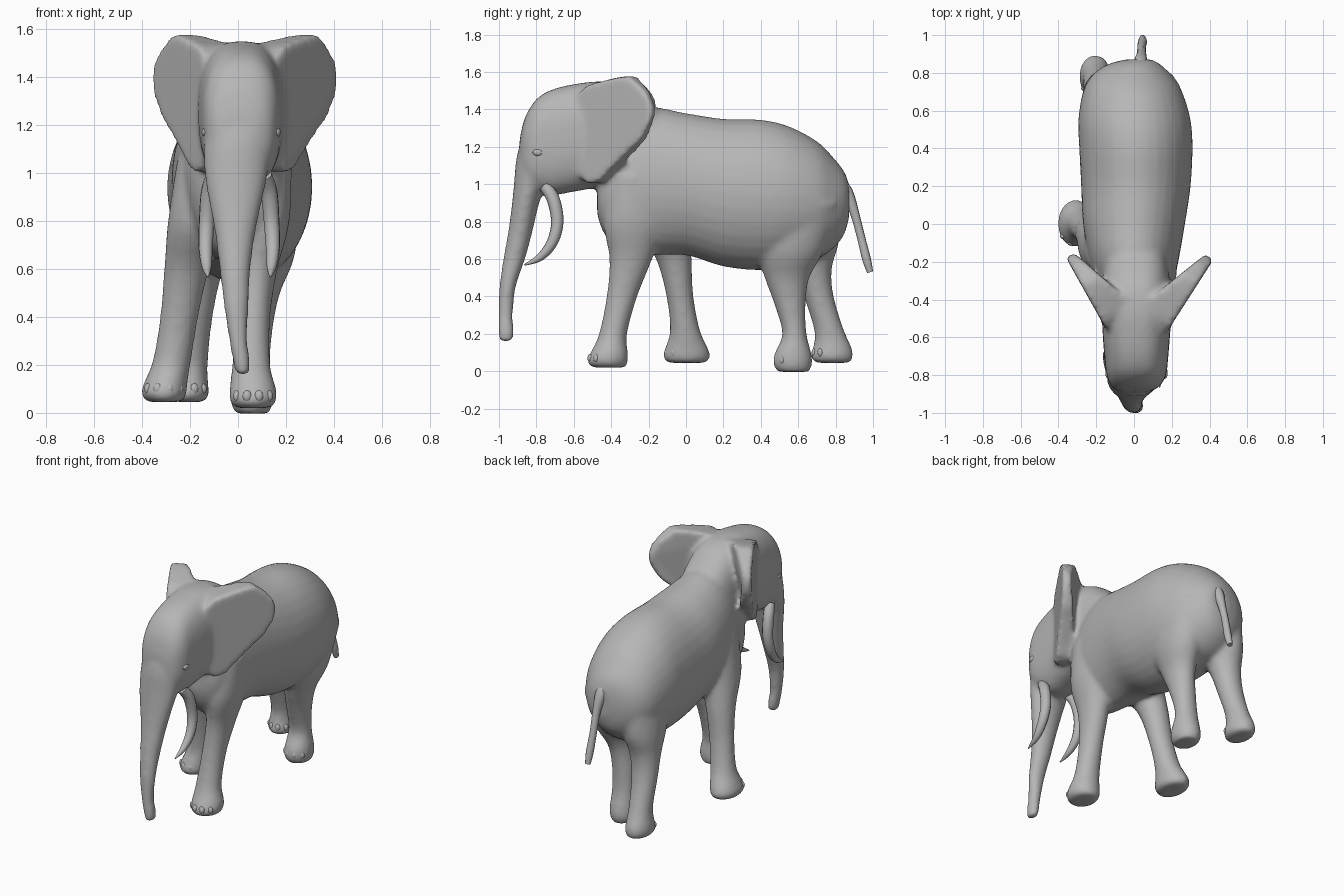
import bpy, bmesh, math
from mathutils import Vector

cube = bpy.data.objects.get("Cube")
if cube:
    bpy.data.objects.remove(cube)

grey = bpy.data.materials.new("matte_grey")
grey.use_nodes = True
colour = (0.47, 0.47, 0.47, 1)
grey.diffuse_color = colour
shader = grey.node_tree.nodes["Principled BSDF"]
shader.inputs["Base Color"].default_value = colour
shader.inputs["Roughness"].default_value = 0.8


def add_object(name, data):
    obj = bpy.data.objects.new(name, data)
    bpy.context.collection.objects.link(obj)
    data.materials.append(grey)
    return obj


def make_active(obj):
    bpy.ops.object.select_all(action="DESELECT")
    obj.select_set(True)
    bpy.context.view_layer.objects.active = obj


def catmull(p0, p1, p2, p3, t):
    return [0.5 * (2 * b + (c - a) * t + (2 * a - 5 * b + 4 * c - d) * t * t
                   + (3 * b - a - 3 * c + d) * t ** 3)
            for a, b, c, d in zip(p0, p1, p2, p3)]


def smooth_rows(rows, steps=4):
    """Interpolate section rows with a smooth spline."""
    result = []
    last = len(rows) - 1
    for i in range(last):
        around = [rows[max(0, min(last, i + k))] for k in (-1, 0, 1, 2)]
        result += [catmull(*around, s / steps) for s in range(steps)]
    return result + [rows[-1]]


def loft(bm, axis, rows, power=2.0, sides=32):
    """Loft rounded sections along y or z.
    Row: position, low and high of the other upright/long axis, low and high x."""
    rings = []
    for pos, low, high, left, right in smooth_rows(rows):
        ring = []
        for k in range(sides):
            angle = math.tau * k / sides
            c, s = math.cos(angle), math.sin(angle)
            c = math.copysign(abs(c) ** (2 / power), c)
            s = math.copysign(abs(s) ** (2 / power), s)
            x = (left + right) / 2 + c * (right - left) / 2
            v = (low + high) / 2 + s * (high - low) / 2
            ring.append(bm.verts.new((x, pos, v) if axis == "y" else (x, v, pos)))
        rings.append(ring)
    for a, b in zip(rings, rings[1:]):
        for k in range(sides):
            n = (k + 1) % sides
            bm.faces.new((a[k], a[n], b[n], b[k]))
    bm.faces.new(rings[0])
    bm.faces.new(rings[-1])


def ear(bm, root, tip, outline, side):
    """Leaf standing on the line from root to tip, thickening backwards to the neck."""
    root, tip = Vector(root), Vector(tip)
    span = tip - root
    normal = Vector((-span.y, span.x, 0)).normalized() * side
    front, back = [], []
    for u, z in smooth_rows(outline + outline[:1])[:-1]:
        spot = root + span * u + Vector((0, 0, z))
        upper = max(0, min(1, (z - 0.95) / 0.3))
        depth = 0.03 + 0.17 * max(0, 1 - u) * upper
        front.append(bm.verts.new(spot - normal * 0.022))
        back.append(bm.verts.new(spot + normal * depth))
    bm.faces.new(front)
    bm.faces.new(back[::-1])
    for i in range(len(front)):
        n = (i + 1) % len(front)
        bm.faces.new((front[i], back[i], back[n], front[n]))


def tapered_tube(name, points, depth):
    """Tapered bevelled curve; each point is x, y, z and relative radius."""
    curve = bpy.data.curves.new(name, "CURVE")
    curve.dimensions = "3D"
    curve.bevel_depth = depth
    curve.use_fill_caps = True
    curve.bevel_resolution = 3
    rows = smooth_rows(points, 5)
    spline = curve.splines.new("POLY")
    spline.points.add(len(rows) - 1)
    for point, (x, y, z, r) in zip(spline.points, rows):
        point.co = (x, y, z, 1)
        point.radius = r
    spline.use_smooth = True
    make_active(add_object(name, curve))
    bpy.ops.object.convert(target="MESH")


def pebble(name, place, scale):
    """Small smooth ellipsoid."""
    bpy.ops.mesh.primitive_uv_sphere_add(segments=14, ring_count=8, radius=1, location=place)
    obj = bpy.context.object
    obj.name = name
    obj.scale = scale
    obj.data.materials.append(grey)
    bpy.ops.object.shade_smooth()


skin = bmesh.new()

# Torso, from chest to rump
loft(skin, "y", [
    (-.475, .84, 1.02, -.06, .08), (-.44, .74, 1.15, -.13, .15), (-.35, .64, 1.32, -.19, .2),
    (-.2, .62, 1.41, -.235, .235), (0, .62, 1.38, -.27, .27), (.2, .56, 1.35, -.28, .3),
    (.4, .54, 1.345, -.29, .31), (.55, .56, 1.31, -.295, .3), (.7, .6, 1.23, -.27, .255),
    (.79, .66, 1.14, -.22, .195), (.845, .73, 1.07, -.14, .14), (.872, .82, 1.0, -.04, .09)])

# Head, from neck to brow
loft(skin, "y", [
    (-.15, .95, 1.4, -.15, .17), (-.3, .95, 1.52, -.17, .19), (-.45, .98, 1.55, -.17, .2),
    (-.6, .96, 1.535, -.165, .19), (-.72, .94, 1.505, -.155, .18), (-.8, .96, 1.455, -.145, .17),
    (-.86, .99, 1.36, -.12, .135), (-.89, 1.04, 1.24, -.07, .08)], power=2.6)

# Trunk
loft(skin, "z", [
    (1.3, -.86, -.68, -.1, .13), (1.15, -.905, -.7, -.14, .145), (1.0, -.92, -.75, -.14, .125),
    (.9, -.93, -.785, -.125, .105), (.75, -.95, -.82, -.097, .073), (.6, -.977, -.86, -.078, .053),
    (.45, -.998, -.91, -.06, .045), (.3, -1.005, -.925, -.037, .04),
    (.22, -1.005, -.92, -.022, .05), (.16, -1, -.925, -.01, .05)])

# Legs, from sole to shoulder or hip
loft(skin, "z", [
    (.02, -.5, -.32, -.01, .135), (.05, -.53, -.31, -.035, .16), (.1, -.51, -.31, -.035, .16),
    (.2, -.465, -.315, -.025, .135), (.4, -.425, -.26, -.01, .135), (.6, -.41, -.18, 0, .165),
    (.8, -.44, -.12, .01, .215), (1.05, -.4, -.14, .03, .225)])
loft(skin, "z", [
    (.045, -.1, .11, -.38, -.23), (.08, -.125, .13, -.405, -.215), (.13, -.11, .115, -.39, -.21),
    (.22, -.085, .075, -.355, -.195), (.4, -.105, .04, -.325, -.165), (.6, -.16, .03, -.308, -.12),
    (.8, -.27, .02, -.292, -.05), (1.05, -.27, 0, -.255, -.05)])
loft(skin, "z", [
    (-.003, .49, .66, -.01, .13), (.04, .465, .675, -.03, .145), (.1, .475, .67, -.025, .145),
    (.2, .515, .645, -.015, .135), (.35, .475, .64, -.01, .145), (.5, .42, .66, 0, .175),
    (.65, .38, .74, 0, .235), (.9, .38, .82, .02, .27)])
loft(skin, "z", [
    (.045, .69, .88, -.27, -.14), (.08, .665, .895, -.29, -.12), (.13, .68, .885, -.285, -.125),
    (.22, .685, .845, -.27, -.125), (.4, .63, .79, -.27, -.105), (.55, .58, .78, -.27, -.075),
    (.7, .5, .82, -.275, -.03), (.9, .45, .82, -.26, -.03)])

# Ears
leaf = [(.71, 1.58), (.93, 1.49), (1.01, 1.38), (.88, 1.25), (.72, 1.18), (.48, 1.08),
        (.3, 1.01), (.1, 1.04), (0, 1.3), (.1, 1.5), (.4, 1.555)]
ear(skin, (.13, -.6, 0), (.4, -.18, 0), leaf, 1)
ear(skin, (-.11, -.58, 0), (-.34, -.17, 0), [(u * (.9 if z > 1.5 else 1), z) for u, z in leaf], -1)

# Blend everything into one continuous skin
bmesh.ops.recalc_face_normals(skin, faces=skin.faces)
mesh = bpy.data.meshes.new("body_head_and_legs")
skin.to_mesh(mesh)
skin.free()
body = add_object("body_head_and_legs", mesh)
remesh = body.modifiers.new("blend", "REMESH")
remesh.mode = "VOXEL"
remesh.voxel_size = 0.014
remesh.use_smooth_shade = True
relax = body.modifiers.new("relax", "SMOOTH")
relax.factor = 0.5
relax.iterations = 12

# Tusks
for name, side, shift in (("left_tusk", 1, .01), ("right_tusk", -1, 0)):
    tapered_tube(name, [
        (side * .1 + shift, -.755, .99, .9), (side * .12 + shift, -.71, .92, 1),
        (side * .13 + shift, -.688, .8, .95), (side * .135 + shift, -.715, .69, .85),
        (side * .13 + shift, -.78, .61, .6), (side * .125 + shift, -.865, .568, .1)], 0.035)

# Tail
tapered_tube("tail", [
    (.03, .81, 1.02, 1.4), (.035, .86, .95, 1.3), (.04, .9, .85, .9),
    (.04, .935, .72, .8), (.045, .965, .6, .85), (.045, .985, .53, .6)], 0.028)

# Eyes
for name, x in (("left_eye", .162), ("right_eye", -.135)):
    pebble(name, (x, -.79, 1.17), (.017, .03, .02))

# Toenails along the front of each foot: centre x, centre y, height, half sizes
feet = {"front_left": (.0625, -.42, .07, .095, .108), "front_right": (-.31, .003, .1, .092, .122),
        "hind_left": (.058, .57, .06, .085, .1), "hind_right": (-.205, .78, .1, .082, .11)}
for foot, (x, y, z, half_x, half_y) in feet.items():
    for i in range(4):
        angle = math.radians(-90 + (i - 1.5) * 34)
        spot = (x + half_x * math.cos(angle) * .88, y + half_y * math.sin(angle) * .88, z)
        pebble(f"{foot}_toenail_{i + 1}", spot, (.019, .016, .024))
